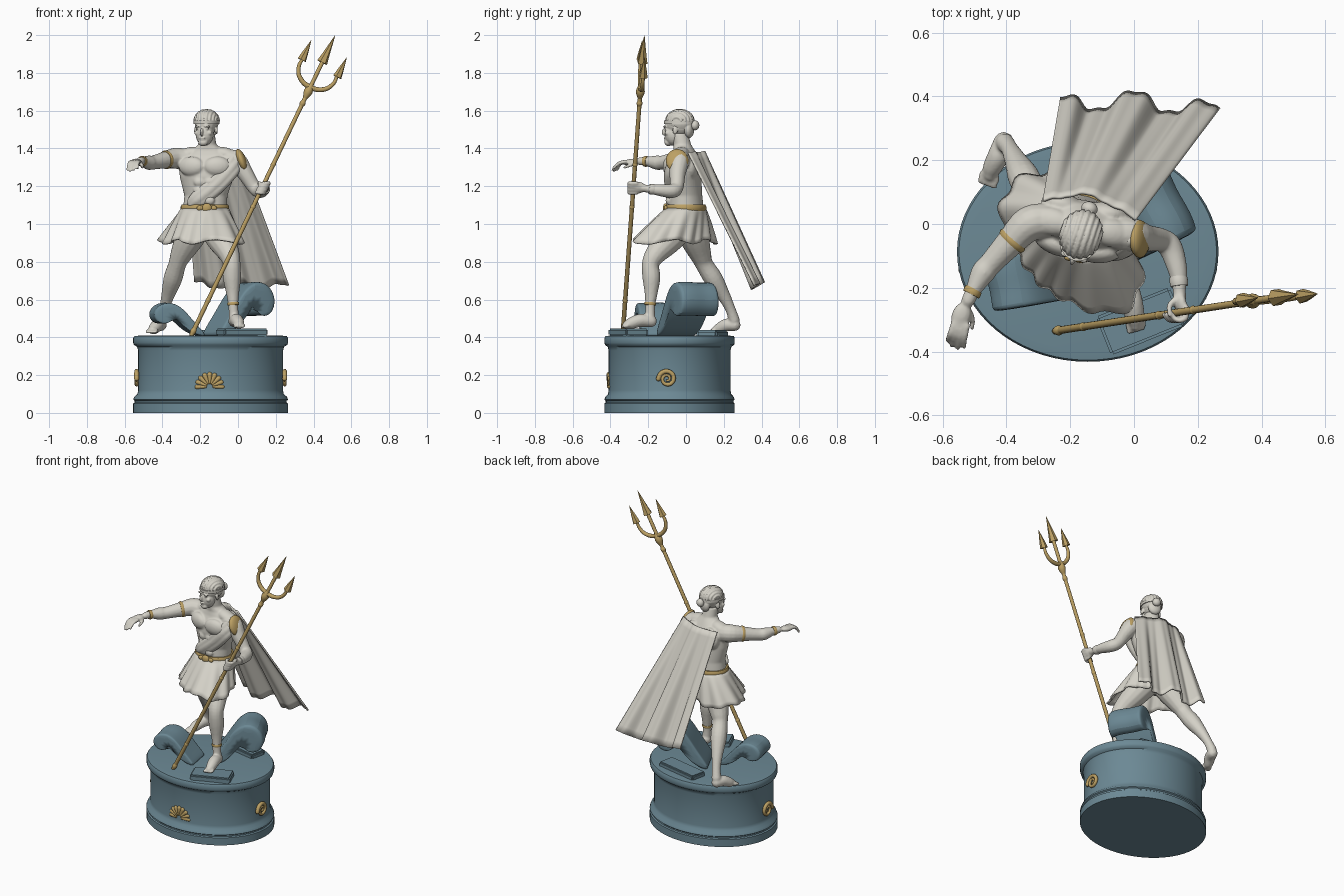
import bpy, bmesh, math
from mathutils import Vector, Matrix, Euler

if "Cube" in bpy.data.objects:
    bpy.data.objects.remove(bpy.data.objects["Cube"])

def material(name, col):
    m = bpy.data.materials.new(name)
    m.diffuse_color = (*col, 1)
    m.use_nodes = True
    m.node_tree.nodes["Principled BSDF"].inputs["Base Color"].default_value = m.diffuse_color
    return m

MARBLE = material("pale_marble", (0.66, 0.64, 0.575))
GOLD = material("antique_gold", (0.50, 0.35, 0.125))
SLATE = material("sea_slate", (0.15, 0.25, 0.30))

def finish(bm, name, mat, voxel=0, thick=0, smooth=3):
    bmesh.ops.recalc_face_normals(bm, faces=bm.faces)
    me = bpy.data.meshes.new(name)
    bm.to_mesh(me)
    bm.free()
    me.materials.append(mat)
    ob = bpy.data.objects.new(name, me)
    bpy.context.collection.objects.link(ob)
    for o in bpy.context.selected_objects:
        o.select_set(False)
    ob.select_set(True)
    bpy.context.view_layer.objects.active = ob
    bpy.ops.object.shade_smooth_by_angle(angle=math.radians(40))
    if thick:
        s = ob.modifiers.new("thickness", 'SOLIDIFY')
        s.thickness = thick
        s.offset = 0
    if voxel:
        r = ob.modifiers.new("blend", 'REMESH')
        r.mode = 'VOXEL'
        r.voxel_size = voxel
        r.use_smooth_shade = True
        s = ob.modifiers.new("soften", 'SMOOTH')
        s.iterations = smooth
    return ob

def loft(bm, rings, closed=True, caps=True):
    rows = [[bm.verts.new(p) for p in r] for r in rings]
    n = len(rows[0])
    for a, b in zip(rows, rows[1:]):
        for i in range(n if closed else n - 1):
            j = (i + 1) % n
            bm.faces.new((a[i], a[j], b[j], b[i]))
    if caps:
        bm.faces.new(rows[0])
        bm.faces.new(rows[-1])

def tube(bm, pts, sides=14, steps=4, rounded=True):
    """Tapered tube along points (x, y, z, radius)."""
    P = [Vector(p) for p in pts]
    path = []
    for i in range(len(P) - 1):
        a, b, c, d = P[max(i-1, 0)], P[i], P[i+1], P[min(i+2, len(P)-1)]
        for k in range(steps):
            t = k / steps
            path.append(b if steps == 1 else 0.5 * (2*b + (c-a)*t + (2*a-5*b+4*c-d)*t*t + (3*b-a-3*c+d)*t**3))
    path.append(P[-1])
    if rounded:
        for end, nxt in ((0, 1), (-1, -2)):
            p, q = path[end], path[nxt]
            d = (p.xyz - q.xyz).normalized()
            extra = [Vector((*(p.xyz + d*p.w*f), p.w*g)) for f, g in ((.5, .85), (.9, .4))]
            path = extra[::-1] + path if end == 0 else path + extra
    rings, side, prev = [], None, None
    for i, p in enumerate(path):
        d = (path[min(i+1, len(path)-1)].xyz - path[max(i-1, 0)].xyz).normalized()
        side = d.orthogonal().normalized() if side is None else prev.rotation_difference(d) @ side
        prev = d
        up = d.cross(side)
        r = max(p.w, .0006)
        rings.append([p.xyz + r*(side*math.cos(a) + up*math.sin(a))
                      for a in (2*math.pi*k/sides for k in range(sides))])
    loft(bm, rings)

def blob(bm, loc, rad, rot=(0, 0, 0), base=Matrix()):
    m = base @ Matrix.LocRotScale(Vector(loc), Euler([math.radians(a) for a in rot]), Vector(rad))
    bmesh.ops.create_uvsphere(bm, u_segments=20, v_segments=12, radius=1, matrix=m)

def oval(cx, cy, z, rx, ry, yaw=0, n=40):
    c, s = math.cos(math.radians(yaw)), math.sin(math.radians(yaw))
    return [(cx + rx*math.cos(a)*c - ry*math.sin(a)*s, cy + rx*math.cos(a)*s + ry*math.sin(a)*c, z)
            for a in (2*math.pi*k/n for k in range(n))]

# Oval pedestal
bm = bmesh.new()
prof = [(1, 0), (1, .05), (.98, .055), (.98, .064), (1, .07), (.985, .085), (.945, .1), (.935, .12),
        (.935, .33), (.95, .35), (.99, .36), (1, .372), (1, .396), (.985, .406), (.9, .41)]
loft(bm, [oval(-.145, -.087, z, .41*r, .345*r, n=72) for r, z in prof])
finish(bm, "pedestal", SLATE)

# Stone slabs
for name, loc, size, yaw in (("front_slab", (.02, -.305, .426), (.25, .13, .04), 22),
                             ("rear_slab", (-.07, .14, .42), (.3, .11, .035), -12)):
    bm = bmesh.new()
    bmesh.ops.create_cube(bm, size=1, matrix=Matrix.LocRotScale(
        Vector(loc), Euler((0, 0, math.radians(yaw))), Vector(size)))
    bmesh.ops.bevel(bm, geom=bm.edges[:], offset=.008, segments=2, affect='EDGES')
    finish(bm, name, SLATE)

# Curling waves: a ribbon profile swept sideways
curl = [(0, 0, .012), (.06, .045, .035), (.12, .12, .042), (.17, .2, .042), (.22, .245, .042),
        (.27, .235, .04), (.3, .18, .036), (.285, .125, .03), (.25, .115, .022), (.23, .145, .01)]
def wave(name, origin, run, half, su, sz):
    bm = bmesh.new()
    d = Vector((*run, 0)).normalized()
    v = Vector((d.y, -d.x, 0))
    left, right = [], []
    for i, (u, z, w) in enumerate(curl):
        a, b = curl[max(i-1, 0)], curl[min(i+1, len(curl)-1)]
        t = Vector((b[0]-a[0], b[1]-a[1])).normalized()
        left.append((u - t.y*w, z + t.x*w))
        right.append((u + t.y*w, z - t.x*w))
    outline = left + right[::-1]
    rings = []
    for f, k in ((-1, .96), (-.9, 1), (-.3, .98), (.3, 1.01), (.9, 1), (1, .96)):
        rings.append([Vector((*origin, .41)) + d*u*su*k + v*half*f + Vector((0, 0, max(z, -.02)*sz*k))
                      for u, z in outline])
    loft(bm, rings)
    ob = finish(bm, name, SLATE)
    s = ob.modifiers.new("round", 'SUBSURF')
    s.levels = s.render_levels = 2
wave("large_wave", (-.14, -.06), (.9, .43), .115, 1, 1.03)
wave("small_wave", (-.19, -.145), (-.98, -.17), .088, .84, .63)

# Pedestal ornaments: shell and two spirals
bm = bmesh.new()
for k in range(9):
    a = math.pi * k / 8
    c, s = math.cos(a), math.sin(a)
    tube(bm, [(-.15 + .022*c, -.412, .138 + .022*s, .007), (-.15 + .067*c, -.408 + .012*c*c, .138 + .065*s, .014)], 10)
finish(bm, "shell_ornament", GOLD)
for name, x in (("right_spiral", .247), ("left_spiral", -.537)):
    bm = bmesh.new()
    tube(bm, [(x, -.1 - (.046 - .0021*k)*math.cos(k*.62), .18 + (.046 - .0021*k)*math.sin(k*.62), .013 - .0004*k)
              for k in range(19)], 10, 2)
    finish(bm, name, GOLD)

# Body: torso, limbs, hands and feet blended together
bm = bmesh.new()
YAW = -11
loft(bm, [oval(x, y, z, rx, ry, YAW) for z, x, y, rx, ry in (
    (.96, -.175, -.01, .12, .1), (1.08, -.175, 0, .117, .093), (1.15, -.17, 0, .115, .085),
    (1.25, -.165, -.01, .145, .088), (1.32, -.16, -.01, .155, .084), (1.36, -.16, -.005, .135, .068),
    (1.39, -.16, -.01, .085, .055), (1.42, -.162, -.02, .048, .047), (1.48, -.168, -.035, .044, .046))])
tb = Matrix.Translation((-.165, -.01, 0)) @ Matrix.Rotation(math.radians(YAW), 4, 'Z')
for s in (-1, 1):
    blob(bm, (.07*s, -.066, 1.305), (.072, .035, .052), (0, 0, 12*s), tb)
    blob(bm, (.075*s, .06, 1.31), (.065, .035, .07), (0, 0, 0), tb)
    blob(bm, (.1*s, 0, 1.37), (.075, .045, .035), (0, 15*s, 0), tb)
    for z in (1.125, 1.175, 1.222):
        blob(bm, (.028*s, -.076, z), (.029, .018, .025), (0, 0, 0), tb)
# outstretched arm
tube(bm, [(-.27, .01, 1.34, .055), (-.33, 0, 1.348, .056), (-.39, -.06, 1.338, .045), (-.45, -.125, 1.325, .037),
          (-.475, -.155, 1.325, .038), (-.505, -.21, 1.332, .024), (-.52, -.24, 1.332, .022)])
blob(bm, (-.543, -.29, 1.328), (.03, .047, .017), (8, 0, -18))
for k, (x, y, z) in enumerate(((-.585, -.365, 1.285), (-.572, -.382, 1.28), (-.553, -.39, 1.285), (-.532, -.385, 1.295))):
    tube(bm, [(-.563 + .013*k, -.31 - .003*k, 1.33, .011), (-.576 + .015*k, -.345 - .003*k, 1.322, .01), (x, y, z, .007)], 10, 3)
tube(bm, [(-.525, -.265, 1.325, .013), (-.508, -.295, 1.312, .01), (-.508, -.325, 1.3, .008)], 10, 3)
# arm holding the shaft
tube(bm, [(-.05, -.03, 1.34, .055), (-.005, -.035, 1.33, .054), (.04, -.045, 1.265, .043), (.085, -.05, 1.195, .037),
          (.115, -.075, 1.175, .038), (.138, -.15, 1.18, .03), (.142, -.205, 1.187, .021), (.143, -.23, 1.19, .021)])
blob(bm, (.145, -.25, 1.193), (.018, .036, .032), (0, 20, 5))
for k in range(4):
    z = 1.165 + .017*k
    x = .127 + .48*(z - 1.19)
    tube(bm, [(x + .024, -.26, z, .01), (x + .022, -.295, z, .01), (x - .004, -.302, z, .009), (x - .021, -.283, z, .008)], 10, 3)
tube(bm, [(.135, -.235, 1.2, .012), (.112, -.255, 1.212, .01), (.112, -.285, 1.22, .008)], 10, 3)
# forward leg
tube(bm, [(-.13, -.03, .99, .085), (-.085, -.1, .91, .075), (-.045, -.165, .835, .055), (-.033, -.188, .785, .046),
          (-.032, -.183, .715, .048), (-.028, -.185, .63, .034), (-.025, -.19, .56, .026), (-.02, -.19, .49, .028)])
tube(bm, [(-.02, -.185, .485, .032), (-.008, -.24, .49, .035), (.003, -.29, .475, .031), (.006, -.315, .466, .022)])
# trailing leg
tube(bm, [(-.22, .02, .99, .085), (-.265, .05, .91, .075), (-.305, .08, .83, .056), (-.322, .098, .785, .047),
          (-.345, .145, .71, .05), (-.372, .2, .62, .035), (-.39, .235, .55, .027), (-.405, .255, .49, .03)])
tube(bm, [(-.408, .258, .465, .032), (-.425, .215, .465, .034), (-.445, .175, .445, .03), (-.452, .155, .438, .022)])
# toes
for k in range(5):
    tube(bm, [(-.016 + .011*k, -.31, .462, .011), (-.016 + .011*k, -.338 + .003*k, .457, .008)], 8, 2)
    tube(bm, [(-.475 + .011*k, .158 - .004*k, .435, .011), (-.482 + .011*k, .133 - .004*k, .428, .008)], 8, 2)
finish(bm, "body", MARBLE, voxel=.006)

# Head, with local -y as the face direction
hb = Matrix.Translation((-.17, -.045, 1.5)) @ Matrix.Rotation(math.radians(-18), 4, 'Z')
bm = bmesh.new()
blob(bm, (0, .008, .03), (.058, .073, .066), base=hb)
blob(bm, (0, -.022, -.025), (.048, .047, .06), base=hb)
blob(bm, (0, -.05, -.068), (.026, .021, .02), base=hb)
blob(bm, (0, -.07, -.012), (.009, .017, .022), (-22, 0, 0), hb)
blob(bm, (0, -.066, -.044), (.018, .009, .005), base=hb)
blob(bm, (0, -.063, -.053), (.016, .009, .006), base=hb)
for s in (-1, 1):
    blob(bm, (.024*s, -.058, .017), (.021, .012, .006), (0, 8*s, -15*s), hb)
    blob(bm, (.023*s, -.056, .003), (.011, .008, .006), base=hb)
    blob(bm, (.033*s, -.045, -.018), (.016, .014, .014), base=hb)
    blob(bm, (.057*s, .005, -.005), (.007, .014, .021), (0, 0, 20*s), hb)
finish(bm, "head", MARBLE, voxel=.004, smooth=2)

# Hair cap with combed ridges, knot and headband
bm = bmesh.new()
blob(bm, (0, .013, .04), (.063, .075, .063), base=hb)
for k in range(-4, 5):
    pts = []
    for j in range(7):
        a = math.radians(-5 + 31*j)
        w = math.cos(k*.3)
        pts.append(hb @ Vector((.062*math.sin(k*.3), .013 - .073*w*math.cos(a), .045 + .058*w*math.sin(a))))
    tube(bm, [(*p, .008) for p in pts], 8, 3)
blob(bm, (0, .065, 0), (.042, .025, .045), base=hb)
finish(bm, "hair", MARBLE, voxel=.004, smooth=1)
bm = bmesh.new()
blob(bm, (0, .098, .022), (.026, .022, .026), base=hb)
finish(bm, "hair_knot", MARBLE)
bm = bmesh.new()
loft(bm, [[hb @ Vector(p) for p in oval(0, .01, z, .064 + d, .079 + d)]
          for z, d in ((.03, -.01), (.03, .003), (.047, .003), (.047, -.01))])
finish(bm, "headband", MARBLE)

# Pleated skirt flaring along the stride
bm = bmesh.new()
rings = []
for j in range(9):
    t = j / 8
    ring = []
    for k in range(112):
        f = 2*math.pi*k/112
        def rad(a, b, al):
            return a*b / math.hypot(b*math.cos(f - al), a*math.sin(f - al))
        r0 = rad(.121, .098, math.radians(YAW))
        r1 = rad(.265, .16, -math.pi/4) * (1 + .045*math.cos(14*f) + .02*math.sin(5*f))
        r = r0 + (r1 - r0)*t**.9
        ring.append((-.175 - .018*t + r*math.cos(f), -.058*t + r*math.sin(f), 1.085 - .18*t + .012*t*math.cos(5*f)))
    rings.append(ring)
loft(bm, rings, caps=False)
finish(bm, "skirt", MARBLE, thick=.01)

# Belt and buckle
bm = bmesh.new()
loft(bm, [oval(-.175, 0, z, .12 + d, .098 + d, YAW, 56) for z, d in
          ((1.065, -.01), (1.065, .004), (1.075, .009), (1.092, .009), (1.102, .004), (1.102, -.01))])
blob(bm, (-.165, -.108, 1.084), (.026, .014, .026))
for s in (-1, 1):
    blob(bm, (-.165 + .036*s, -.106, 1.084), (.018, .01, .014))
finish(bm, "belt", GOLD)

# Sash over the chest
bm = bmesh.new()
for k, r in ((-1, .026), (0, .032), (1, .026)):
    o = .026*k
    tube(bm, [(.0 + o*.4, -.05, 1.345 - o, r*.8), (-.045 + o*.6, -.082, 1.285 - o*.8, r), (-.12 + o*.6, -.083, 1.205 - o*.8, r),
              (-.205 + o*.6, -.072, 1.135 - o*.6, r), (-.245 + o*.4, -.06, 1.105 - o*.4, r*.7)])
finish(bm, "sash", MARBLE, voxel=.006, smooth=4)

# Billowing cape
bm = bmesh.new()
A, B = Vector((-.285, .07, 1.37)), Vector((.005, .01, 1.375))
C, D = Vector((-.235, .37, .68)), Vector((.265, .345, .665))
rings = []
for j in range(19):
    t = j / 18
    ring = []
    for i in range(65):
        s = i / 64
        top = A.lerp(B, s) + Vector((0, .05, .01))*math.sin(math.pi*s)
        hem = C.lerp(D, s) + Vector((0, .028, 0))*math.sin(math.pi*s)
        w = math.cos(2*math.pi*(s - .47)/.44)*.03 + math.cos(2*math.pi*(s - .4)/.15)*.007
        ring.append(top.lerp(hem, t) + Vector((.15, 1, .6))*w*(.15 + .85*t))
    rings.append(ring)
loft(bm, rings, closed=False, caps=False)
finish(bm, "cape", MARBLE, thick=.01)

# Shoulder guard and bands
bm = bmesh.new()
blob(bm, (.018, -.047, 1.336), (.026, .06, .064), (0, -20, 0))
finish(bm, "shoulder_guard", GOLD)
for name, a, b, r, mat in (
        ("upper_arm_band", (-.375, -.045, 1.341), (-.388, -.059, 1.339), .05, GOLD),
        ("wrist_band", (-.502, -.204, 1.331), (-.511, -.221, 1.332), .029, GOLD),
        ("left_cuff", (.139, -.165, 1.182), (.142, -.195, 1.186), .029, MARBLE),
        ("ankle_band", (-.026, -.189, .585), (-.025, -.19, .57), .032, GOLD)):
    bm = bmesh.new()
    tube(bm, [(*a, r*.93), (*Vector(a).lerp(Vector(b), .5), r), (*b, r*.93)], 24, 2, False)
    finish(bm, name, mat)

# Trident: shaft, collars, side prongs and barbed points
base, tip = Vector((-.245, -.335, .415)), Vector((.515, -.22, 2.0))
ax = (tip - base).normalized()
side = Vector((.9, .06, -.435)).normalized()
def at(s, p, r):
    return (*(base + ax*s + side*p), r)
bm = bmesh.new()
tube(bm, [at(0, 0, .012), at(1.64, 0, .011)], 14, 1)
for s, r, h in ((.02, .016, .02), (.2, .014, .012), (.75, .014, .01), (1.0, .014, .01), (1.36, .016, .015), (1.43, .024, .04)):
    tube(bm, [at(s - h, 0, .011), at(s, 0, r), at(s + h, 0, .011)], 14, 3, False)
finish(bm, "trident_shaft", GOLD)
bm = bmesh.new()
tube(bm, [at(1.575, -.1, .008), at(1.535, -.104, .01), at(1.49, -.085, .012), at(1.462, -.045, .013), at(1.455, 0, .014),
          at(1.462, .045, .013), at(1.49, .085, .012), at(1.535, .104, .01), at(1.575, .1, .008)], 12)
finish(bm, "trident_fork", GOLD)
bm = bmesh.new()
for p, lo, hi, r in ((0, 1.6, 1.76, .029), (-.103, 1.565, 1.68, .024), (.106, 1.565, 1.68, .024)):
    tube(bm, [at(lo + .012, p, .006), at(lo, p, r), at(lo + .035, p, r*.75), at(hi, p, .001)], 6, 1, False)
finish(bm, "trident_points", GOLD)
